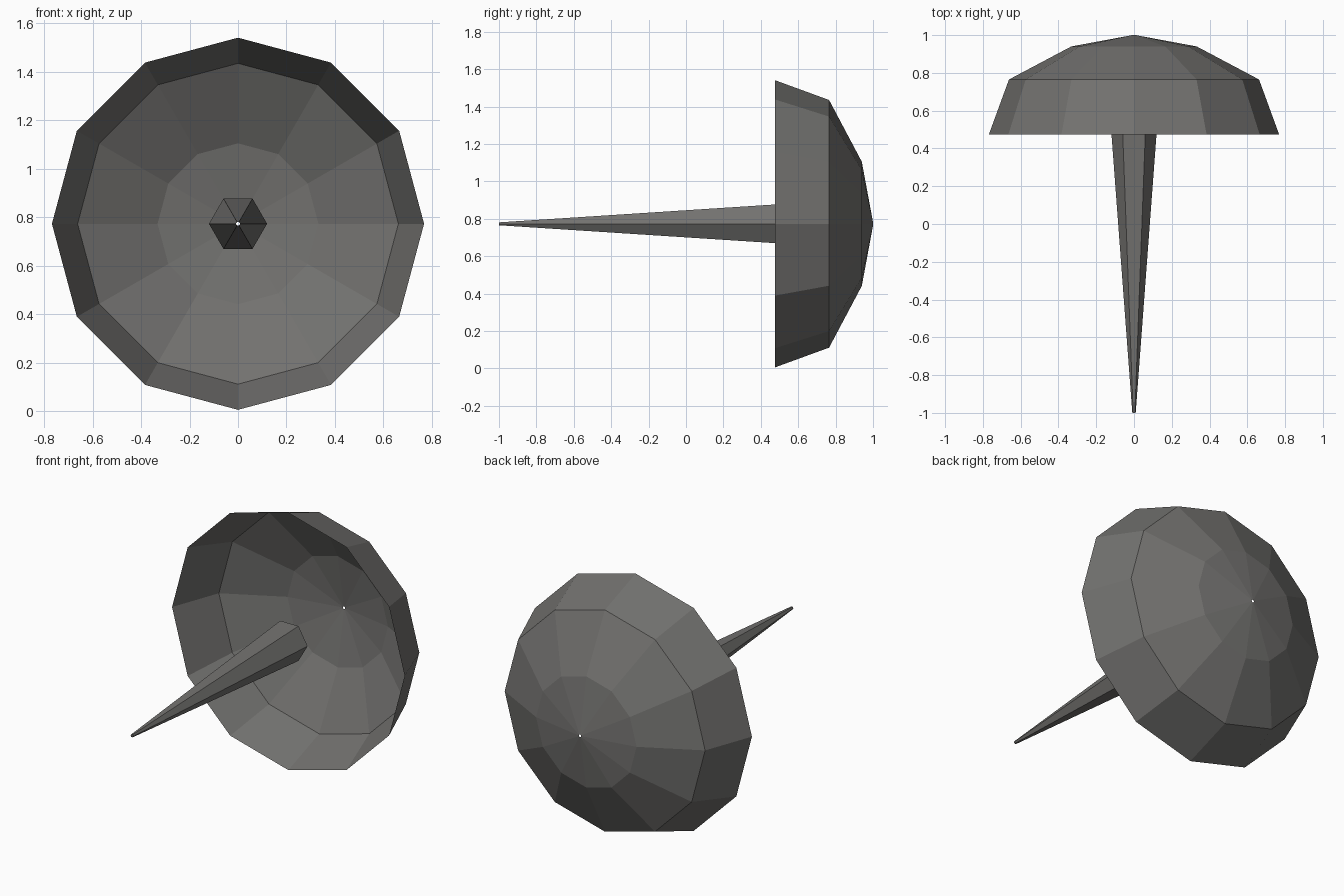
import bpy, bmesh, math

if "Cube" in bpy.data.objects:
    bpy.data.objects.remove(bpy.data.objects["Cube"])

CENTRE_Z = 0.773

grey = bpy.data.materials.new("dark grey")
grey.diffuse_color = (0.17, 0.167, 0.16, 1)
grey.use_nodes = True
grey.node_tree.nodes["Principled BSDF"].inputs["Base Color"].default_value = grey.diffuse_color


def lathe(name, profile, sides):
    """Open flat-faced shell around the y axis; profile is (y, radius)."""
    bm = bmesh.new()
    rings = []
    for y, r in profile:
        angles = [2 * math.pi * i / sides for i in range(sides)]
        rings.append([bm.verts.new((r * math.cos(a), y, CENTRE_Z + r * math.sin(a)))
                      for a in angles])
    for a, b in zip(rings, rings[1:]):
        for i in range(sides):
            j = (i + 1) % sides
            bm.faces.new((a[i], b[i], b[j], a[j]))
    bm.normal_update()
    # make the faces point away from the axis
    f = bm.faces[:][0]
    c = f.calc_center_median()
    if f.normal.x * c.x + f.normal.z * (c.z - CENTRE_Z) < 0:
        bmesh.ops.reverse_faces(bm, faces=bm.faces[:])
    mesh = bpy.data.meshes.new(name)
    bm.to_mesh(mesh)
    bm.free()
    mesh.materials.append(grey)
    obj = bpy.data.objects.new(name, mesh)
    bpy.context.collection.objects.link(obj)
    return obj


# hollow domed head with a pinhole at the crown
lathe("domed_head", [(0.475, 0.768), (0.765, 0.662), (0.94, 0.332), (1.0, 0.008)], 12)
# tapered six-sided spike, open at both ends
lathe("spike", [(-1.0, 0.009), (0.485, 0.12)], 6)
